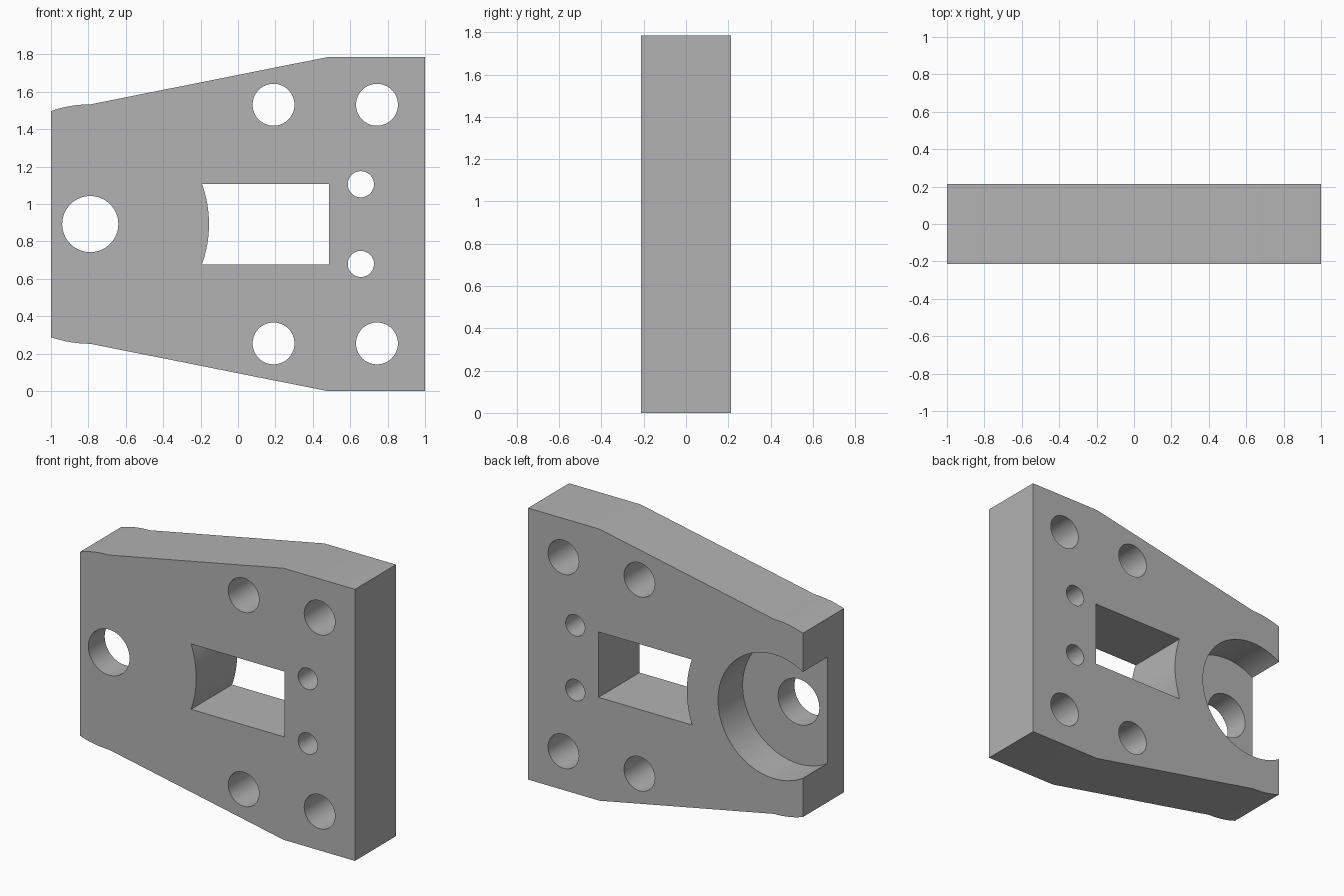
import bpy
import bmesh
from math import sin, cos, asin, pi

cube = bpy.data.objects.get("Cube")
if cube:
    bpy.data.objects.remove(cube, do_unlink=True)

HALF = 0.213          # half thickness of the plate
MID = 0.893           # height of the symmetry line
PIVOT = -0.79         # x of the pivot hole

grey = bpy.data.materials.new("plain grey")
grey.use_nodes = True
grey.diffuse_color = (0.45, 0.45, 0.45, 1)
grey.node_tree.nodes["Principled BSDF"].inputs["Base Color"].default_value = (0.45, 0.45, 0.45, 1)


def arc(x, z, r, start, end, steps):
    """Points on an arc in the xz plane."""
    angles = [start + (end - start) * i / steps for i in range(steps + 1)]
    return [(x + r * cos(a), z + r * sin(a)) for a in angles]


def prism(name, outline, y0, y1):
    """Extrude an xz outline from y0 to y1."""
    bm = bmesh.new()
    face = bm.faces.new([bm.verts.new((x, y0, z)) for x, z in outline])
    out = bmesh.ops.extrude_face_region(bm, geom=[face])
    verts = [v for v in out["geom"] if isinstance(v, bmesh.types.BMVert)]
    bmesh.ops.translate(bm, verts=verts, vec=(0, y1 - y0, 0))
    bmesh.ops.recalc_face_normals(bm, faces=bm.faces)
    mesh = bpy.data.meshes.new(name)
    bm.to_mesh(mesh)
    bm.free()
    mesh.materials.append(grey)
    obj = bpy.data.objects.new(name, mesh)
    bpy.context.collection.objects.link(obj)
    return obj


def cut(target, outline, y0=-0.4, y1=0.4):
    """Subtract an extruded outline from the target."""
    cutter = prism("cutter", outline, y0, y1)
    cutter.hide_render = True
    mod = target.modifiers.new("cut", "BOOLEAN")
    mod.operation = "DIFFERENCE"
    mod.solver = "EXACT"
    mod.object = cutter
    bpy.context.view_layer.objects.active = target
    bpy.ops.object.modifier_apply(modifier=mod.name)
    bpy.data.objects.remove(cutter, do_unlink=True)


def circle(x, z, r, steps=64):
    return arc(x, z, r, 0, 2 * pi, steps)[:-1]


# Tapered plate with a rounded shoulder at the narrow end
upper = [(1, 2 * MID), (0.48, 2 * MID)]
upper += arc(PIVOT, MID, 0.64, pi / 2, pi / 2 + asin(0.21 / 0.64), 10)
lower = [(x, 2 * MID - z) for x, z in reversed(upper)]
plate = prism("mounting_plate", upper + lower, -HALF, HALF)

# Round pocket in the back, open at the narrow end, and its pivot hole
cut(plate, circle(PIVOT, MID, 0.408, 96), -0.043, 0.4)
cut(plate, circle(PIVOT, MID, 0.15))

# Rectangular window with one curved side
bend = asin(0.215 / 0.635)
cut(plate, [(0.487, MID - 0.215), (0.487, MID + 0.215)]
    + arc(PIVOT, MID, 0.635, bend, -bend, 16))

# Bolt and pin holes, mirrored about the symmetry line
for side in (-1, 1):
    cut(plate, circle(0.19, MID + side * 0.638, 0.112))
    cut(plate, circle(0.743, MID + side * 0.638, 0.112))
    cut(plate, circle(0.657, MID + side * 0.213, 0.07, 48))

# Smooth curved walls, sharp edges
bpy.ops.object.select_all(action="DESELECT")
plate.select_set(True)
bpy.context.view_layer.objects.active = plate
bpy.ops.object.shade_smooth_by_angle(angle=pi / 6)
